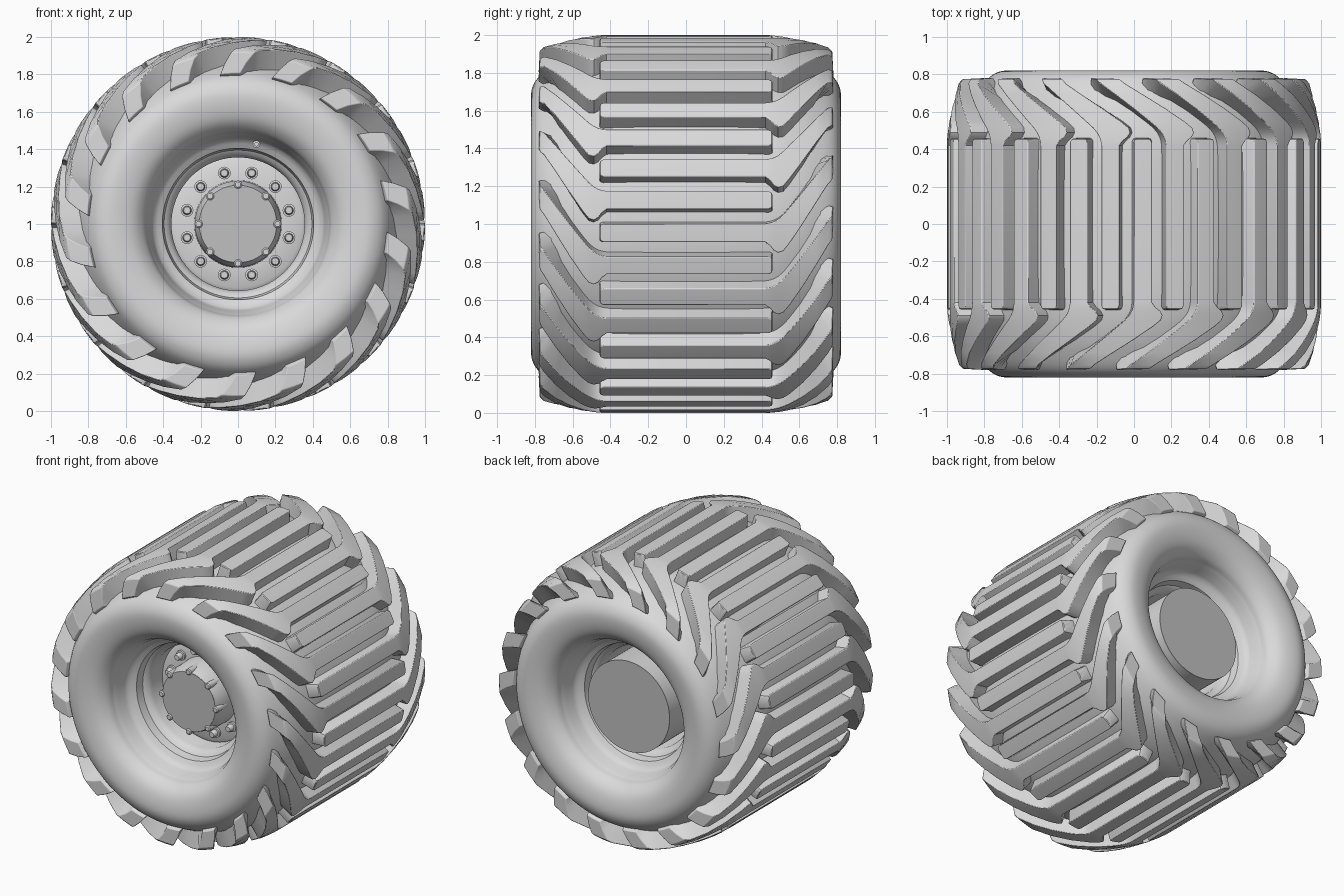
import bpy, bmesh, math
from mathutils import Vector

cube = bpy.data.objects.get("Cube")
if cube:
    bpy.data.objects.remove(cube, do_unlink=True)


def material(name, value):
    mat = bpy.data.materials.new(name)
    mat.use_nodes = True
    color = (value, value, value, 1)
    mat.diffuse_color = color
    mat.node_tree.nodes["Principled BSDF"].inputs["Base Color"].default_value = color
    return mat


LIGHT = material("light grey", 0.7)
DARK = material("mid grey", 0.53)


def polar(r, y, degrees):
    a = math.radians(degrees)
    return Vector((r * math.cos(a), y, 1 + r * math.sin(a)))


def finish(name, bm, mat, angle=35):
    bmesh.ops.remove_doubles(bm, verts=bm.verts, dist=1e-5)
    bmesh.ops.recalc_face_normals(bm, faces=bm.faces)
    mesh = bpy.data.meshes.new(name)
    bm.to_mesh(mesh)
    bm.free()
    mesh.materials.append(mat)
    obj = bpy.data.objects.new(name, mesh)
    bpy.context.collection.objects.link(obj)
    bpy.ops.object.select_all(action="DESELECT")
    obj.select_set(True)
    bpy.context.view_layer.objects.active = obj
    bpy.ops.object.shade_smooth_by_angle(angle=math.radians(angle))
    return obj


def bridge(bm, rings):
    for a, b in zip(rings, rings[1:]):
        n = len(a)
        for i in range(n):
            j = (i + 1) % n
            bm.faces.new((a[i], a[j], b[j], b[i]))


def lathe(name, profile, mat, segments=96, angle=35, capped=False):
    """Revolve (radius, y) points about the axle."""
    bm = bmesh.new()
    rings = [[bm.verts.new(polar(r, y, 360 * i / segments)) for i in range(segments)]
             for r, y in profile]
    bridge(bm, rings)
    if capped:
        bm.faces.new(rings[0])
        bm.faces.new(rings[-1])
    return finish(name, bm, mat, angle)


def smooth_path(points, steps=4):
    pts = [Vector(p) for p in points]
    pts = [pts[0] * 2 - pts[1]] + pts + [pts[-1] * 2 - pts[-2]]
    out = []
    for p, q, r, s in zip(pts, pts[1:], pts[2:], pts[3:]):
        for k in range(steps):
            t = k / steps
            out.append(0.5 * (2 * q + (r - p) * t + (2 * p - 5 * q + 4 * r - s) * t ** 2
                              + (3 * q - p - 3 * r + s) * t ** 3))
    return [tuple(v) for v in out + [pts[-2]]]


def mirrored(half):
    return half + [(r, -y) for r, y in reversed(half)]


# Tyre body, from the front bead over the tread to the back bead
tyre_half = [(0.485, -0.69), (0.502, -0.74), (0.55, -0.788), (0.615, -0.813),
             (0.69, -0.82), (0.745, -0.804), (0.788, -0.768), (0.828, -0.7),
             (0.87, -0.6), (0.908, -0.44), (0.918, -0.2)]
lathe("tyre_body", smooth_path(mirrored(tyre_half)), LIGHT, 120, 60)

# Stepped rim barrel
rim_half = [(0.486, -0.695), (0.472, -0.66), (0.462, -0.61), (0.452, -0.585),
            (0.43, -0.57), (0.405, -0.555), (0.395, -0.5), (0.372, -0.485), (0.356, -0.45)]
lathe("rim_barrel", mirrored(rim_half), LIGHT)

# Tread lugs: y, outer radius, base y, base radius, lower and upper angle
LUG = [(0.457, 0.994, 0.459, 0.9, -1.7, 1.7),
       (0.452, 0.999, 0.455, 0.9, -2.3, 2.3),
       (0.436, 1.0, 0.44, 0.9, -2.75, 2.75),
       (-0.42, 1.0, -0.42, 0.9, -2.75, 2.75),
       (-0.445, 1.0, -0.445, 0.895, -3.9, 3),
       (-0.465, 0.998, -0.465, 0.885, -5.4, 3.4),
       (-0.488, 0.996, -0.488, 0.88, -6.1, 4.2),
       (-0.515, 0.992, -0.515, 0.872, -5.6, 5.6),
       (-0.55, 0.987, -0.545, 0.862, -3.1, 8),
       (-0.62, 0.973, -0.6, 0.84, 2.9, 13),
       (-0.69, 0.957, -0.65, 0.82, 9.5, 18.5),
       (-0.752, 0.937, -0.68, 0.805, 15.6, 23.9),
       (-0.774, 0.918, -0.69, 0.8, 17.4, 25.2),
       (-0.777, 0.865, -0.7, 0.795, 19.7, 27.4),
       (-0.78, 0.806, -0.73, 0.782, 21.8, 29.4)]


def lug_ring(bm, station, side, turn):
    y, r, base_y, base_r, low, high = station
    spread = 0.7
    points = [(base_r, base_y, low - spread), (r, y, low), (r, y, (low + high) / 2),
              (r, y, high), (base_r, base_y, high + spread)]
    return [bm.verts.new(polar(pr, py * side, a + turn)) for pr, py, a in points]


def tread(name, side, phase, count=18):
    bm = bmesh.new()
    for k in range(count):
        rings = [lug_ring(bm, s, side, phase + k * 360 / count) for s in LUG]
        bridge(bm, rings)
        bm.faces.new(rings[0])
        bm.faces.new(rings[-1])
    obj = finish(name, bm, LIGHT, 35)
    bevel = obj.modifiers.new("soft edges", "BEVEL")
    bevel.width = 0.006
    bevel.segments = 2
    bevel.limit_method = "ANGLE"
    bevel.angle_limit = math.radians(45)


tread("front_lugs", 1, 7.3)
tread("back_lugs", -1, 17.3)

# Recessed hub plate, protruding cap and drum behind it
lathe("hub_plate", [(0.22, -0.345), (0.34, -0.345), (0.357, -0.335), (0.357, -0.3),
                    (0.3, -0.3)], LIGHT)
lathe("hub_collar", [(0.234, -0.34), (0.23, -0.47), (0.207, -0.547), (0.2, -0.547)], LIGHT)
lathe("hub_cap", [(0.206, -0.53), (0.206, -0.55)], DARK, capped=True)
lathe("axle_drum", [(0.318, -0.3), (0.318, 0.63)], LIGHT)
lathe("drum_end", [(0.318, 0.63), (0.318, 0.638)], DARK, capped=True)


def studs(name, count, start, radius, steps, sides):
    """Ring of stepped studs; steps are (stud radius, y)."""
    bm = bmesh.new()
    for k in range(count):
        c = polar(radius, 0, start + k * 360 / count)
        rings = []
        for r, y in steps:
            ring = []
            for i in range(sides):
                a = 2 * math.pi * i / sides
                ring.append(bm.verts.new(c + Vector((r * math.cos(a), y, r * math.sin(a)))))
            rings.append(ring)
        bridge(bm, rings)
        bm.faces.new(rings[-1])
    return finish(name, bm, LIGHT)


# Wheel nuts, cap bolts and valve
studs("wheel_nuts", 12, 15, 0.282, [(0.034, -0.34), (0.034, -0.36), (0.024, -0.362),
                                    (0.022, -0.395), (0.018, -0.4)], 16)
studs("cap_bolts", 8, 0, 0.211, [(0.022, -0.45), (0.022, -0.552), (0.015, -0.558)], 12)
studs("valve", 1, 77, 0.438, [(0.02, -0.55), (0.02, -0.61), (0.012, -0.612),
                              (0.012, -0.635)], 12)
